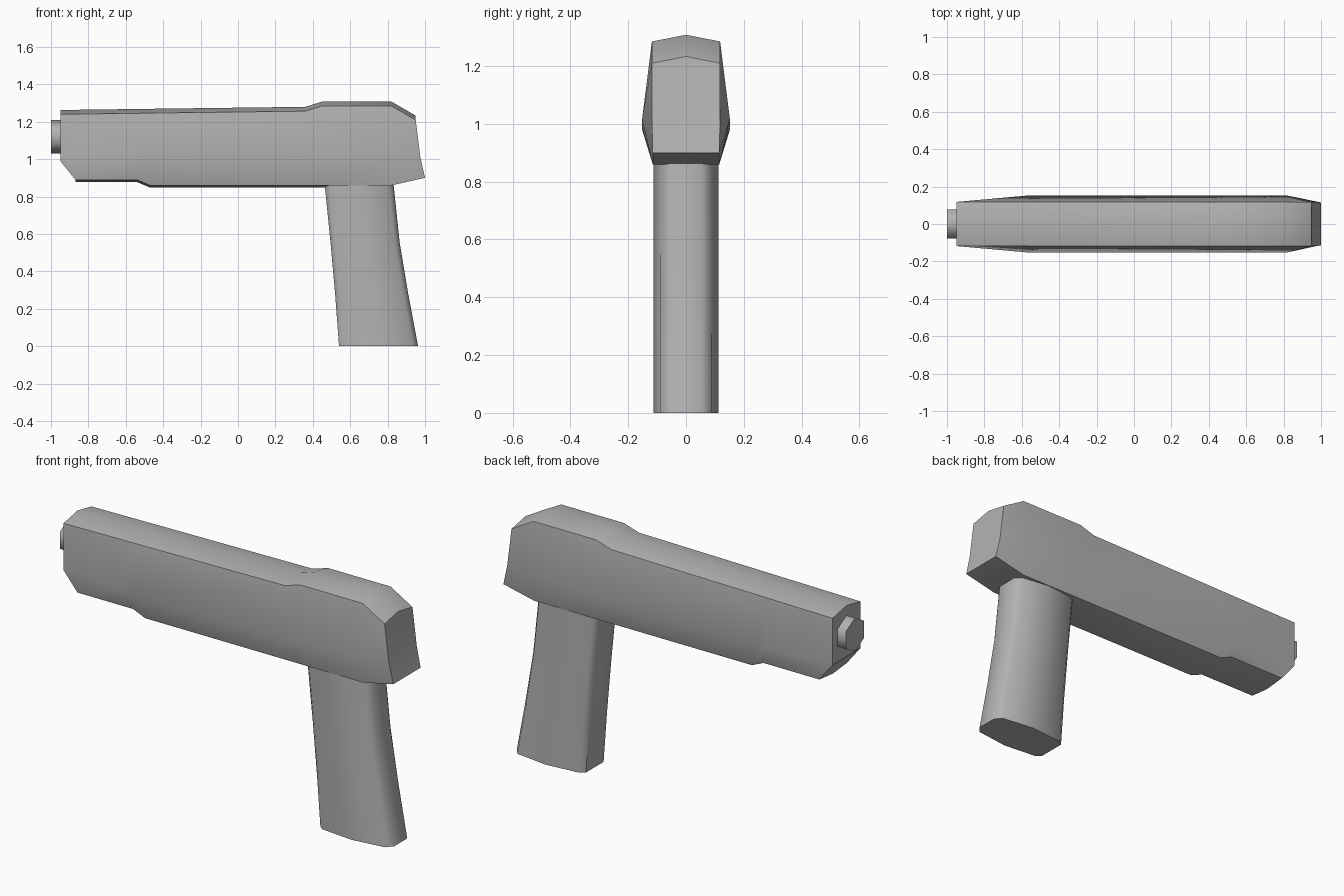
import bpy
import bmesh
import math

if "Cube" in bpy.data.objects:
    bpy.data.objects.remove(bpy.data.objects["Cube"], do_unlink=True)

grey = bpy.data.materials.new("plain grey")
grey.use_nodes = True
GREY = (0.45, 0.45, 0.45, 1)
grey.diffuse_color = GREY
grey.node_tree.nodes["Principled BSDF"].inputs["Base Color"].default_value = GREY


def loft(name, rings, caps, angle):
    """Skin matching closed rings, then close the ends with index groups."""
    bm = bmesh.new()
    rows = [[bm.verts.new(p) for p in ring] for ring in rings]
    n = len(rows[0])
    for a, b in zip(rows, rows[1:]):
        for i in range(n):
            j = (i + 1) % n
            bm.faces.new((a[i], a[j], b[j], b[i]))
    for row in (rows[0], rows[-1]):
        for group in caps:
            bm.faces.new([row[i] for i in group])
    bmesh.ops.recalc_face_normals(bm, faces=bm.faces[:])
    mesh = bpy.data.meshes.new(name)
    bm.to_mesh(mesh)
    bm.free()
    mesh.materials.append(grey)
    obj = bpy.data.objects.new(name, mesh)
    bpy.context.collection.objects.link(obj)
    bpy.ops.object.select_all(action="DESELECT")
    obj.select_set(True)
    bpy.context.view_layer.objects.active = obj
    bpy.ops.object.shade_smooth_by_angle(angle=math.radians(angle))
    return obj


# Body: shoulder, widest and lower rails run from muzzle to rear
shoulder = [(-.95, 1.24), (-.57, 1.245), (-.5, 1.246), (.36, 1.257),
            (.45, 1.285), (.82, 1.285), (.95, 1.21)]
middle = [(-.95, .99, .118), (-.57, .99, .152), (-.53, .98, .152), (.36, .985, .152),
          (.48, 1.0, .152), (.82, 1.015, .152), (.975, 1.01, .118)]
lower = [(-.87, .89), (-.54, .89), (-.47, .86), (.4, .86),
         (.48, .86), (.82, .86), (1.0, .9)]
drops = [.012, .012, .012, .012, .01, 0, 0]

body_rings = []
for (sx, sz), (mx, mz, my), (lx, lz), drop in zip(shoulder, middle, lower, drops):
    side = [(sx, .118, sz), (mx, my, mz), (lx, .115, lz)]
    mirrored = [(x, -y, z) for x, y, z in reversed(side)]
    body_rings.append([(sx, 0, sz + .023)] + side + [(lx, 0, lz - drop)] + mirrored)
loft("body", body_rings, [(0, 1, 2, 6, 7), (2, 3, 4, 5, 6)], 30)

# Grip: rounded section, raked and flared towards the foot
half = [(1, .055), (.86, .09), (0, .113), (-.88, .095), (-1, .075)]
section = half + [(x, -y) for x, y in reversed(half)]
levels = [(0, .54, .963), (.27, .52, .912), (.55, .495, .865), (.9, .46, .828)]
grip_rings = [[((f + b) / 2 + x * (b - f) / 2, y, z) for x, y in section]
              for z, f, b in levels]
loft("grip", grip_rings, [range(len(section))], 50)

# Muzzle: short hexagonal stub
hexagon = [math.radians(60 * i) for i in range(6)]
muzzle_rings = [[(x, .09 * math.sin(a), 1.12 + .09 * math.cos(a)) for a in hexagon]
                for x in (-1, -.93)]
loft("muzzle", muzzle_rings, [range(6)], 65)
